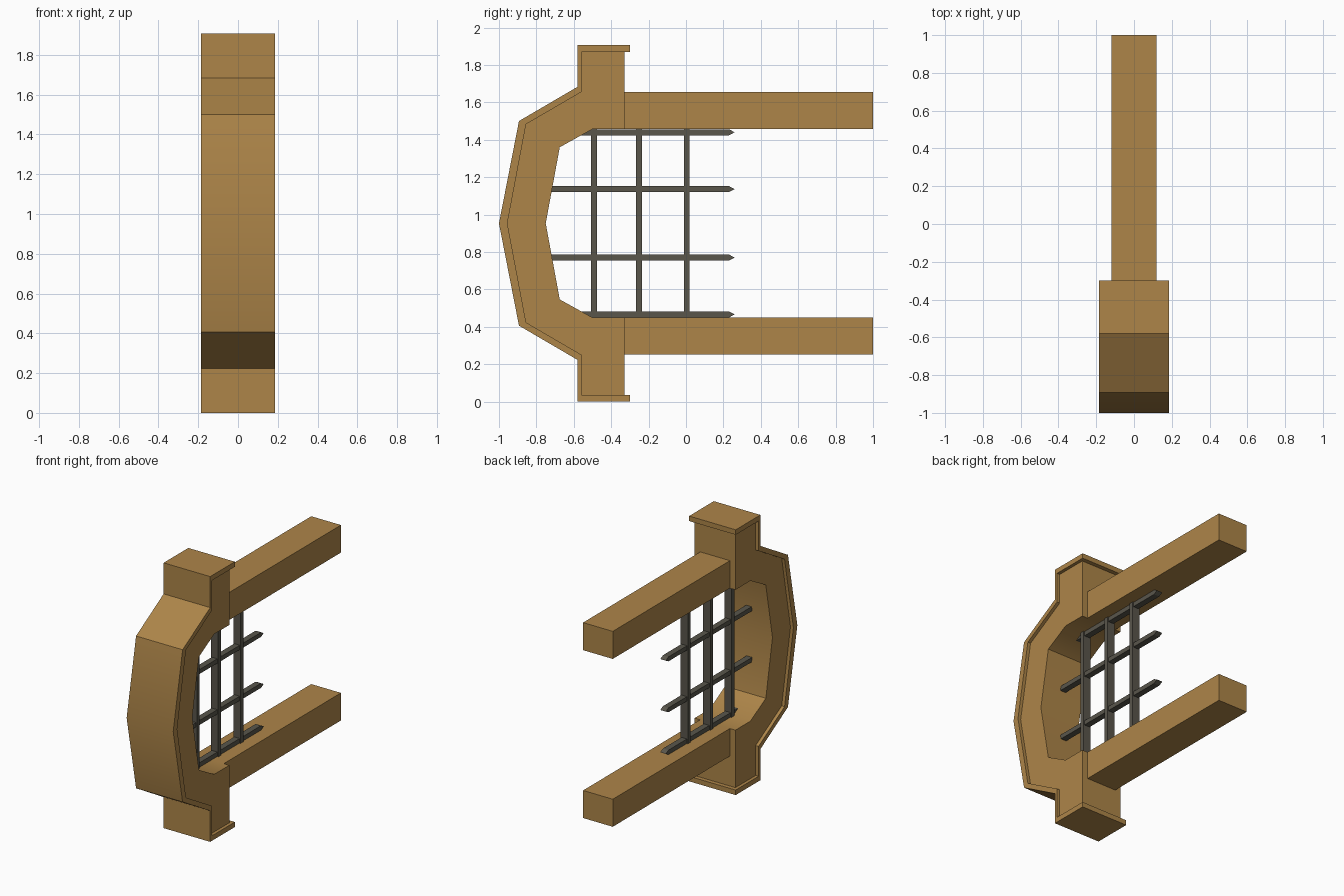
import bpy, bmesh, math

cube = bpy.data.objects.get("Cube")
if cube:
    bpy.data.objects.remove(cube, do_unlink=True)

MID = 0.953  # height of the mirror plane


def make_material(name, rgb):
    mat = bpy.data.materials.new(name)
    mat.use_nodes = True
    mat.diffuse_color = (*rgb, 1)
    mat.node_tree.nodes["Principled BSDF"].inputs["Base Color"].default_value = (*rgb, 1)
    return mat


wood = make_material("warm_brown", (0.42, 0.235, 0.066))
iron = make_material("dark_iron", (0.10, 0.092, 0.071))


def mirrored(half):
    """Complete a (y, height above middle) profile below the middle."""
    return half + [(y, -z) for y, z in reversed(half) if z]


def extrude_profile(name, points, half_width, mat):
    """Extrude a closed side profile across x."""
    bm = bmesh.new()
    face = bm.faces.new([bm.verts.new((-half_width, y, MID + z)) for y, z in points])
    result = bmesh.ops.extrude_face_region(bm, geom=[face])
    moved = [v for v in result["geom"] if isinstance(v, bmesh.types.BMVert)]
    bmesh.ops.translate(bm, verts=moved, vec=(2 * half_width, 0, 0))
    bmesh.ops.recalc_face_normals(bm, faces=bm.faces)
    mesh = bpy.data.meshes.new(name)
    bm.to_mesh(mesh)
    bm.free()
    mesh.materials.append(mat)
    obj = bpy.data.objects.new(name, mesh)
    bpy.context.collection.objects.link(obj)
    return obj


def box_profile(y0, y1, z0, z1):
    return [(y0, z0), (y1, z0), (y1, z1), (y0, z1)]


# Bowed outer trim with end caps
outer = [(-0.30, MID), (-0.58, MID), (-0.58, 0.73), (-0.893, 0.547), (-1.0, 0)]
inner = [(-0.30, 0.917), (-0.56, 0.917), (-0.56, 0.702), (-0.855, 0.53), (-0.955, 0)]
trim = extrude_profile("outer_trim", mirrored(outer) + mirrored(inner)[::-1], 0.185, wood)

# Narrower frame inside the trim
back = [(-0.33, 0.917)] + inner[1:]
opening = [(-0.33, 0.504), (-0.50, 0.504), (-0.675, 0.407), (-0.75, 0)]
frame = extrude_profile("bowed_frame", mirrored(back) + mirrored(opening)[::-1], 0.162, wood)

# Smooth only the shallow bend at the middle of the bow
for obj in (trim, frame):
    bpy.ops.object.select_all(action="DESELECT")
    obj.select_set(True)
    bpy.context.view_layer.objects.active = obj
    bpy.ops.object.shade_smooth_by_angle(angle=math.radians(30))

# Long beams and lattice rails, upper and lower
for label, side in (("upper", 1), ("lower", -1)):
    extrude_profile(label + "_beam", box_profile(-0.33, 1.0, side * 0.504, side * 0.702), 0.118, wood)
    for kind, z, start in (("outer", 0.487, -0.60), ("inner", 0.183, -0.74)):
        c, h = side * z, 0.016
        rail = [(start, c - h), (0.23, c - h), (0.26, c), (0.23, c + h), (start, c + h)]
        extrude_profile(f"{label}_{kind}_rail", rail, 0.022, iron)

# Upright lattice bars
for label, y in (("front", -0.492), ("middle", -0.25), ("back", 0.004)):
    extrude_profile(label + "_upright", box_profile(y - 0.016, y + 0.016, -0.504, 0.504), 0.029, iron)
